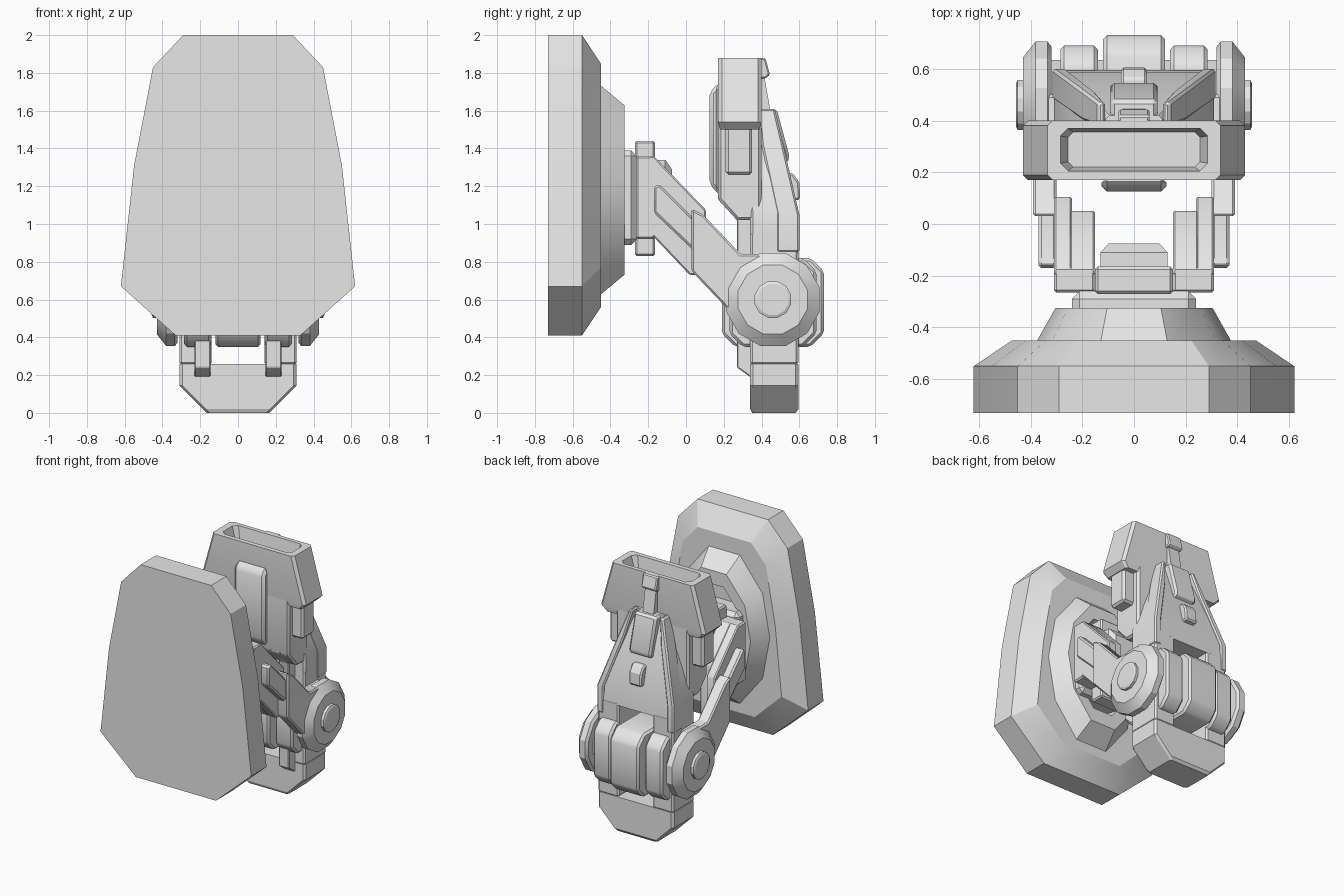
import bpy
import bmesh
import math

cube = bpy.data.objects.get("Cube")
if cube:
    bpy.data.objects.remove(cube, do_unlink=True)

grey = bpy.data.materials.new("plain_grey")
grey.use_nodes = True
grey.diffuse_color = (0.8, 0.8, 0.8, 1)
grey.node_tree.nodes["Principled BSDF"].inputs["Base Color"].default_value = (0.8, 0.8, 0.8, 1)


def loft(name, rings, bevel=0.0, mirror=False):
    """Skin a list of equal-length point rings and cap both ends."""
    bm = bmesh.new()
    loops = [[bm.verts.new(p) for p in ring] for ring in rings]
    n = len(loops[0])
    for a, b in zip(loops, loops[1:]):
        for i in range(n):
            j = (i + 1) % n
            bm.faces.new((a[i], a[j], b[j], b[i]))
    bm.faces.new(loops[0][::-1])
    bm.faces.new(loops[-1])
    bmesh.ops.recalc_face_normals(bm, faces=bm.faces)
    if bevel:
        edges = [e for e in bm.edges if e.calc_face_angle(0) > 0.6]
        bmesh.ops.bevel(bm, geom=edges, offset=bevel, segments=1,
                        affect='EDGES', clamp_overlap=True)
    mesh = bpy.data.meshes.new(name)
    bm.to_mesh(mesh)
    bm.free()
    mesh.materials.append(grey)
    obj = bpy.data.objects.new(name, mesh)
    bpy.context.collection.objects.link(obj)
    bpy.ops.object.select_all(action='DESELECT')
    obj.select_set(True)
    bpy.context.view_layer.objects.active = obj
    bpy.ops.object.shade_smooth_by_angle(angle=math.radians(25))
    if mirror:
        obj.modifiers.new("mirror", 'MIRROR')
    return obj


def prism(name, profile, x0, x1, bevel=0.0, mirror=False):
    """Extrude a (y, z) profile from x0 to x1."""
    return loft(name, [[(x, y, z) for y, z in profile] for x in (x0, x1)], bevel, mirror)


def box(name, x0, x1, y0, y1, z0, z1, bevel=0.0, mirror=False):
    return prism(name, [(y0, z0), (y1, z0), (y1, z1), (y0, z1)], x0, x1, bevel, mirror)


def rect(x0, x1, y0, y1, z):
    return [(x0, y0, z), (x1, y0, z), (x1, y1, z), (x0, y1, z)]


def cut_rect(w, y0, y1, z, c):
    """Horizontal rectangle with clipped corners."""
    return [(-w + c, y0, z), (w - c, y0, z), (w, y0 + c, z), (w, y1 - c, z),
            (w - c, y1, z), (-w + c, y1, z), (-w, y1 - c, z), (-w, y0 + c, z)]


def symmetric(half):
    return half + [(-x, z) for x, z in reversed(half)]


def scaled(outline, y, sx=1, sz=1, mid=1.2):
    return [(x * sx, y, mid + (z - mid) * sz) for x, z in outline]


# Shield with a chamfered back
shield = symmetric([(0.29, 2), (0.45, 1.83), (0.55, 1.31), (0.62, 0.67), (0.33, 0.41)])
loft("shield", [scaled(shield, -0.73), scaled(shield, -0.55),
                scaled(shield, -0.45, 0.76, 0.81)])

# Tapered mounting ring behind the shield
mount = symmetric([(0.13, 1.74), (0.32, 1.5), (0.38, 1.18), (0.32, 0.86), (0.13, 0.62)])
loft("mounting_ring", [scaled(mount, -0.46, mid=1.18),
                       scaled(mount, -0.325, 0.8, 0.8, 1.18),
                       scaled(mount, -0.325, 0.62, 0.62, 1.18),
                       scaled(mount, -0.41, 0.57, 0.57, 1.18)])

# Hub carrying the two arms
box("hub_block", -0.24, 0.24, -0.45, -0.26, 0.89, 1.39, 0.03)
box("hub_plate", -0.15, 0.15, -0.27, -0.165, 0.83, 1.44, 0.01)
loft("hub_boss", [[(x * w, y, 1.14 + z * w) for x, z in
                   ((-0.13, -0.2), (0.13, -0.2), (0.13, 0.2), (-0.13, 0.2))]
                  for y, w in ((-0.2, 1), (-0.11, 1), (-0.075, 0.75))])

# Arms: inner cheek, outer cheek, raised plate and strut
box("arm_root", 0.15, 0.31, -0.265, -0.165, 0.92, 1.36, 0.01, True)
for label, x0, x1, end in (("inner", 0.15, 0.25, 0.05), ("outer", 0.24, 0.31, 0.105)):
    prism(label + "_arm", [(-0.2, 1.36), (-0.17, 1.36), (end, 1.18 - end), (end, 0.73),
                           (0.02, 0.73), (-0.17, 0.93), (-0.2, 0.93)], x0, x1, 0.008, True)
prism("arm_plate", [(-0.17, 1.2), (-0.14, 1.21), (0.05, 1.02), (0.05, 0.85), (-0.17, 1.06)],
      0.3, 0.37, 0.012, True)
prism("arm_strut", [(0.03, 1.08), (0.09, 1.05), (0.29, 0.84), (0.5, 0.84), (0.5, 0.5),
                    (0.23, 0.54), (0.03, 0.75)], 0.3, 0.39, 0.01, True)

# Pivot discs with a raised cap
def circle(x, r, sides=12):
    return [(x, 0.46 + r * math.cos((i + 0.5) * math.tau / sides),
             0.6 + r * math.sin((i + 0.5) * math.tau / sides)) for i in range(sides)]


loft("pivot_disc", [circle(0.32, 0.235), circle(0.335, 0.255), circle(0.38, 0.255),
                    circle(0.43, 0.19)], mirror=True)
loft("pivot_cap", [circle(0.4, 0.1), circle(0.45, 0.1), circle(0.457, 0.085)], mirror=True)

# Hinge knuckles around the axle
def knuckle(name, x0, x1, ry, rz, mirror=False):
    c = 0.07
    corner = [(ry - c, rz), (ry, rz - c), (ry, c - rz), (ry - c, -rz)]
    prism(name, [(0.46 + y, 0.585 + z) for y, z in symmetric(corner)], x0, x1, 0.015, mirror)


knuckle("middle_knuckle", -0.12, 0.12, 0.27, 0.235)
knuckle("side_knuckle", 0.14, 0.285, 0.23, 0.235, True)
loft("axle", [circle(-0.34, 0.18), circle(0.34, 0.18)])

# Lower frame around an open window
def section(z, w, y0=0.34, y1=0.595):
    return cut_rect(w, y0, y1, z, 0.015)


loft("frame_foot", [section(0, 0.165, 0.35, 0.58), section(0.02, 0.185),
                    section(0.145, 0.31), section(0.26, 0.31)])
box("frame_side", 0.14, 0.31, 0.34, 0.595, 0.255, 0.96, 0.012, True)
prism("front_rail", [(0.36, 0.19), (0.34, 0.19), (0.27, 0.24), (0.27, 1.02),
                     (0.17, 1.13), (0.17, 1.25), (0.36, 1.25)], 0.145, 0.23, 0.006, True)

# Tapered rear shell with ridges along its edges
loft("rear_shell", [section(0.94, 0.31), section(1.06, 0.31, 0.34, 0.585),
                    section(1.25, 0.25, 0.32, 0.54), section(1.42, 0.18, 0.3, 0.49),
                    section(1.61, 0.11, 0.3, 0.42)])
loft("shell_ridge", [rect(0.26, 0.315, 0.48, 0.6, 0.85), rect(0.26, 0.315, 0.48, 0.6, 1.05),
                     rect(0.15, 0.2, 0.4, 0.515, 1.42), rect(0.11, 0.14, 0.38, 0.47, 1.61)],
     0.01, True)

# Upper core and the front spine
prism("upper_core", [(0.17, 1.13), (0.27, 1.02), (0.4, 1.02), (0.4, 1.56), (0.17, 1.56)],
      -0.3, 0.3, 0.015)
prism("front_spine", [(0.18, 1.15), (0.125, 1.21), (0.125, 1.7), (0.18, 1.75)],
      -0.125, 0.125, 0.02)
box("side_block", 0.28, 0.385, 0.21, 0.35, 1.26, 1.54, 0.015, True)

# Flared head with a funnel recess on top
loft("head", [cut_rect(0.39, 0.18, 0.39, 1.5, 0.015), cut_rect(0.43, 0.17, 0.4, 1.54, 0.02),
              cut_rect(0.335, 0.17, 0.4, 1.88, 0.02),
              cut_rect(0.285, 0.205, 0.37, 1.88, 0.03),
              cut_rect(0.255, 0.22, 0.355, 1.78, 0.02)])

# Stepped plates down the back
prism("back_top_plate", [(0.37, 1.88), (0.42, 1.88), (0.445, 1.79), (0.42, 1.77), (0.37, 1.77)],
      -0.06, 0.06, 0.008)
prism("back_strip", [(0.37, 1.79), (0.415, 1.78), (0.45, 1.58), (0.37, 1.58)], -0.045, 0.045)
prism("back_middle_plate", [(0.4, 1.61), (0.48, 1.61), (0.55, 1.35), (0.53, 1.32), (0.42, 1.32)],
      -0.09, 0.09, 0.015)
prism("back_low_plate", [(0.5, 1.27), (0.565, 1.27), (0.6, 1.22), (0.605, 1.13), (0.5, 1.11)],
      -0.05, 0.05, 0.01)
